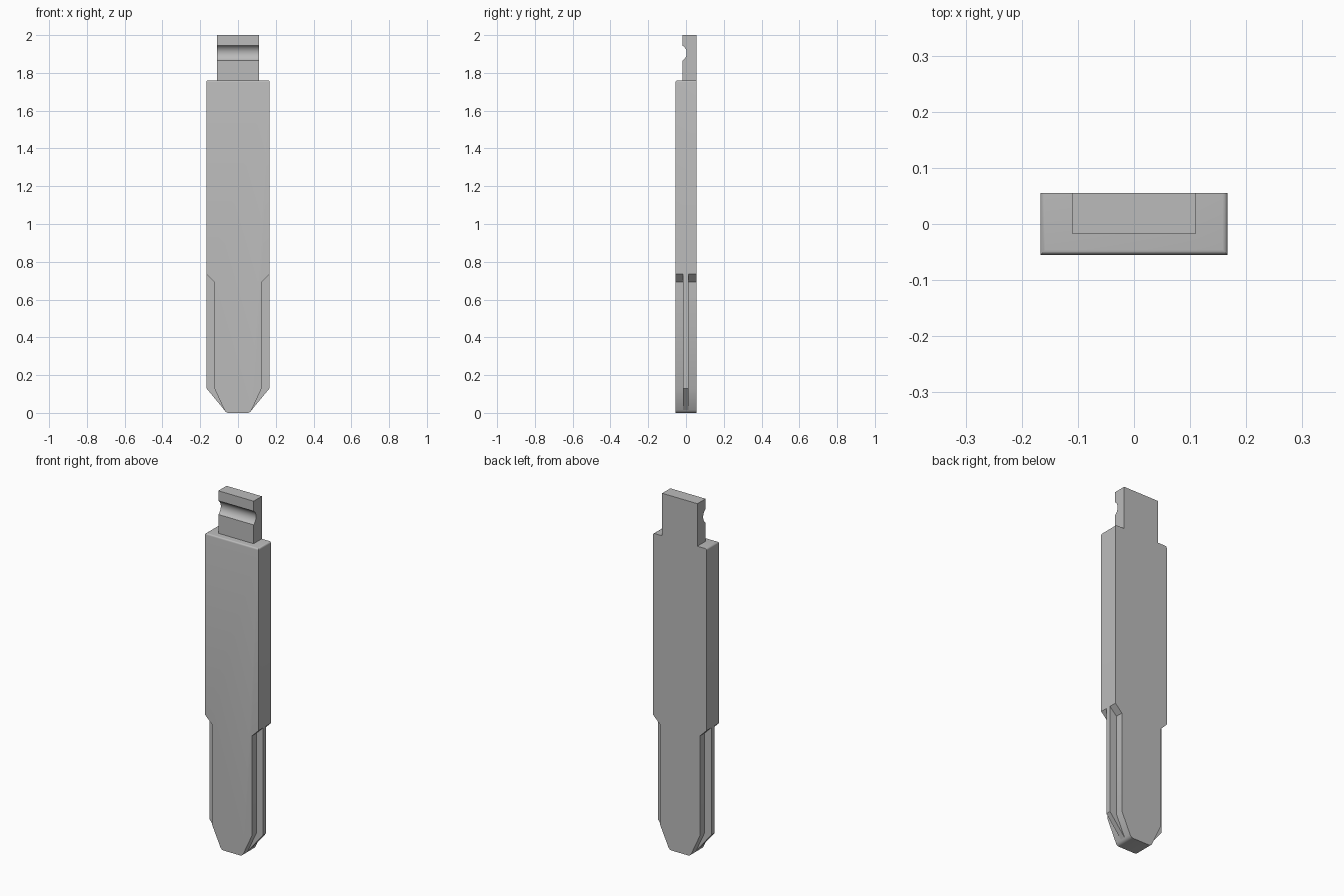
import bpy, bmesh, math

cube = bpy.data.objects.get("Cube")
if cube:
    bpy.data.objects.remove(cube, do_unlink=True)

grey = bpy.data.materials.new("steel grey")
grey.use_nodes = True
grey.diffuse_color = (0.5, 0.5, 0.5, 1)
grey.node_tree.nodes["Principled BSDF"].inputs["Base Color"].default_value = (0.5, 0.5, 0.5, 1)

BACK, FRONT = 0.055, -0.055
HALF, CORE, TOP = 0.167, 0.125, 1.76


def prism(name, outline, place, axis, depth, bevel_rule=None):
    """Extrude a flat outline along an axis, optionally rounding chosen edges."""
    bm = bmesh.new()
    face = bm.faces.new([bm.verts.new(place(*p)) for p in outline])
    new = bmesh.ops.extrude_face_region(bm, geom=[face])["geom"]
    moved = [v for v in new if isinstance(v, bmesh.types.BMVert)]
    bmesh.ops.translate(bm, verts=moved, vec=[a * depth for a in axis])
    bmesh.ops.recalc_face_normals(bm, faces=bm.faces[:])
    if bevel_rule:
        edges = [e for e in bm.edges if bevel_rule(e)]
        bmesh.ops.bevel(bm, geom=edges, offset=0.009, segments=4,
                        profile=0.5, affect='EDGES')
    mesh = bpy.data.meshes.new(name)
    bm.to_mesh(mesh)
    bm.free()
    obj = bpy.data.objects.new(name, mesh)
    bpy.context.collection.objects.link(obj)
    mesh.materials.append(grey)
    bpy.ops.object.select_all(action='DESELECT')
    obj.select_set(True)
    bpy.context.view_layer.objects.active = obj
    bpy.ops.object.shade_smooth_by_angle(angle=math.radians(30))
    return obj


def mirrored(half):
    return half + [(-x, z) for x, z in reversed(half)]


def top_rim(edge):
    """Top edges of the body, except the back one."""
    a, b = (v.co for v in edge.verts)
    at_top = min(a.z, b.z) > TOP - 0.001
    return at_top and min(a.y, b.y) < 0


# Rounded lower tip shared by the blade and its ribs
tip = [(0.052, 0), (0.060, 0.002), (0.067, 0.007), (0.072, 0.015)]

# Blade: wide upper body stepping in to a narrower tapered end
blade = tip + [(CORE, 0.13), (CORE, 0.693), (HALF, 0.735), (HALF, TOP)]
prism("blade_body", mirrored(blade), lambda x, z: (x, FRONT, z),
      (0, 1, 0), BACK - FRONT, top_rim)

# Thin rib down the middle of each narrow edge
for side, label in ((1, "left"), (-1, "right")):
    rib = [(0.072, 0.015), (HALF, 0.13), (HALF, 0.735), (0.11, 0.735), (0.11, 0.12)]
    prism(label + "_edge_rib", [(side * x, z) for x, z in rib],
          lambda x, z: (x, -0.015, z), (0, 1, 0), 0.028)

# Mounting tab with a round groove across its front
TAB_FRONT, GROOVE_Z, RADIUS, DEPTH = -0.018, 1.905, 0.045, 0.022
centre_y = TAB_FRONT + DEPTH - RADIUS
sweep = math.acos((RADIUS - DEPTH) / RADIUS)
groove = []
for i in range(17):
    angle = sweep * (i / 8 - 1)
    groove.append((centre_y + RADIUS * math.cos(angle), GROOVE_Z + RADIUS * math.sin(angle)))
tab = [(BACK, TOP - 0.02), (TAB_FRONT, TOP - 0.02)] + groove + [(TAB_FRONT, 2), (BACK, 2)]
prism("mounting_tab", tab, lambda y, z: (-0.11, y, z), (1, 0, 0), 0.22)
